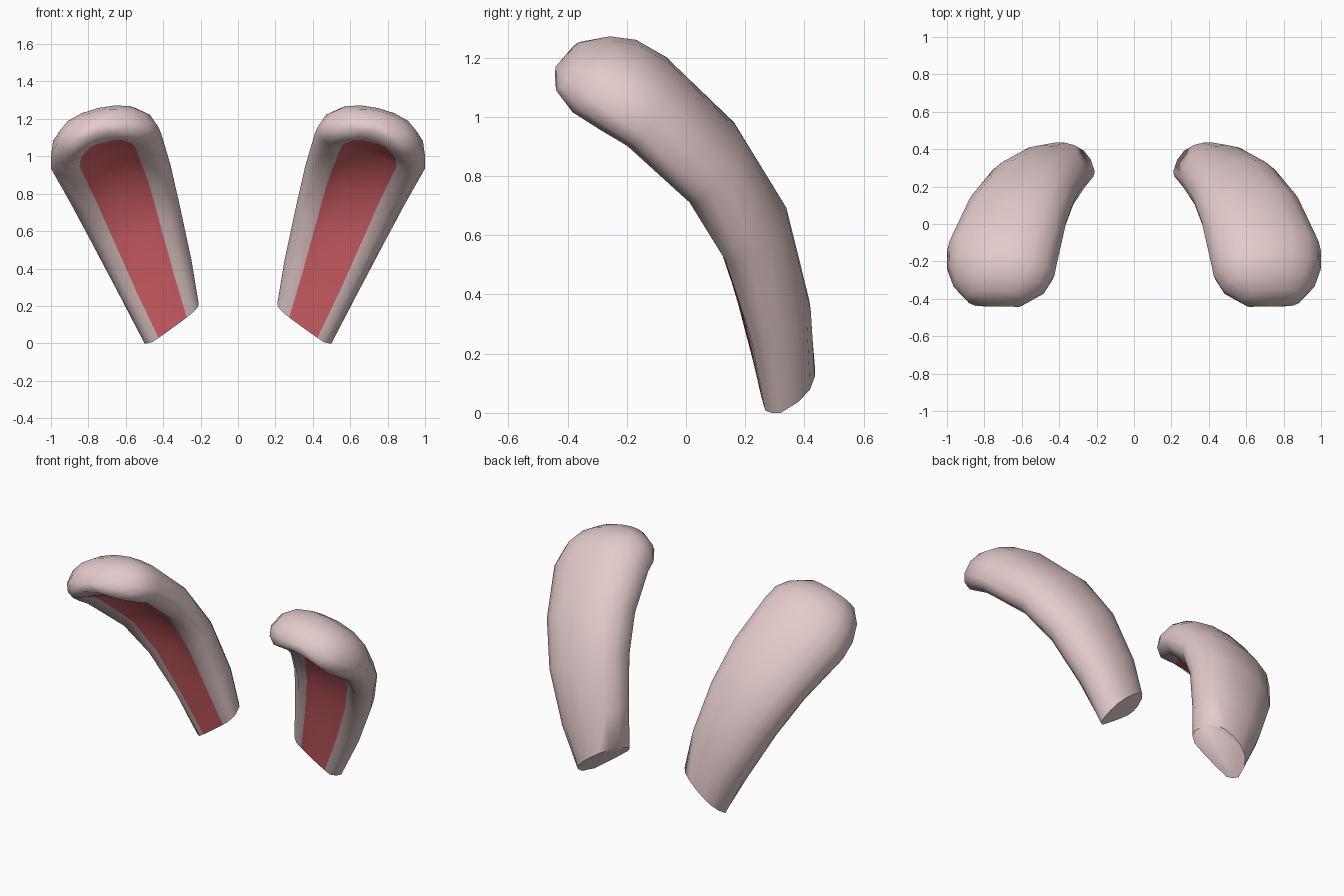
import bpy, bmesh, math
from mathutils import Vector as V

if "Cube" in bpy.data.objects:
    bpy.data.objects.remove(bpy.data.objects["Cube"])


def material(name, rgb):
    m = bpy.data.materials.new(name)
    m.diffuse_color = (*rgb, 1)
    m.use_nodes = True
    m.node_tree.nodes["Principled BSDF"].inputs["Base Color"].default_value = m.diffuse_color
    return m


pale = material("pale pink", (0.77, 0.59, 0.59))
red = material("inner red", (0.76, 0.14, 0.155))

# Stations: inner edge, outer edge, back depth, front rim depth,
# panel half width (share of half width), panel depth (share of front depth)
stations = [
    ((.21, .28, .21), (.50, .32, .00), .145, .05, .52, 1.1),
    ((.25, .24, .45), (.63, .31, .25), .145, .085, .52, 1.05),
    ((.31, .15, .73), (.775, .225, .525), .165, .09, .52, .85),
    ((.36, .02, .95), (.89, .09, .74), .165, .09, .52, .5),
    ((.41, -.20, 1.12), (1.0, -.145, .935), .195, .075, .51, .25),
    ((.425, -.275, 1.155), (1.0, -.24, 1.0), .195, .08, .47, .4),
    ((.475, -.345, 1.185), (.965, -.335, 1.07), .16, .085, .34, .75),
    ((.58, -.405, 1.21), (.90, -.40, 1.13), .09, .065, .34, 1.0),
]
PANEL_END = 6


def half_section(q, p):
    """Front centre round to back centre, as (across, depth)."""
    return [(0, -p), (q * .5, -p), (q, -p - (1 - p) * .45), (.74, -1), (.93, -.6),
            (1, 0), (.9, .46), (.68, .78), (.36, .95), (0, 1)]


def ear(name, side):
    bm = bmesh.new()
    mids = [(V(s[0]) + V(s[1])) / 2 for s in stations]
    rings = []
    for i, (a, b, back, front, q, p) in enumerate(stations):
        w = (V(b) - V(a)) / 2
        t = mids[min(i + 1, len(mids) - 1)] - mids[max(i - 1, 0)]
        d = t.cross(w).normalized()
        if i == 0:  # base is cut at a slant, higher at the back
            d = V((.1, .93, .40))
        half = half_section(q, p)
        prof = half + [(-u, v) for u, v in half[-2:0:-1]]
        ring = []
        for u, v in prof:
            c = mids[i] + w * u + d * v * (back if v > 0 else front)
            ring.append(bm.verts.new((c.x * side, c.y, max(c.z, 0))))
        rings.append(ring)
    n = len(rings[0])
    for i in range(len(rings) - 1):
        for k in range(n):
            j = (k + 1) % n
            f = bm.faces.new((rings[i][k], rings[i][j], rings[i + 1][j], rings[i + 1][k]))
            # Inner panel: the four front strips below the tip
            if i < PANEL_END and k in (0, 1, n - 2, n - 1):
                f.material_index = 1
    bm.faces.new(rings[0])  # cut base
    tip = bm.verts.new((.755 * side, -.44, 1.17))
    for k in range(n):
        bm.faces.new((rings[-1][k], rings[-1][(k + 1) % n], tip))
    bmesh.ops.recalc_face_normals(bm, faces=bm.faces)
    me = bpy.data.meshes.new(name)
    bm.to_mesh(me)
    bm.free()
    me.materials.append(pale)
    me.materials.append(red)
    ob = bpy.data.objects.new(name, me)
    bpy.context.collection.objects.link(ob)
    bpy.ops.object.select_all(action='DESELECT')
    ob.select_set(True)
    bpy.context.view_layer.objects.active = ob
    bpy.ops.object.shade_smooth_by_angle(angle=math.radians(60))


ear("right_ear", 1)
ear("left_ear", -1)
